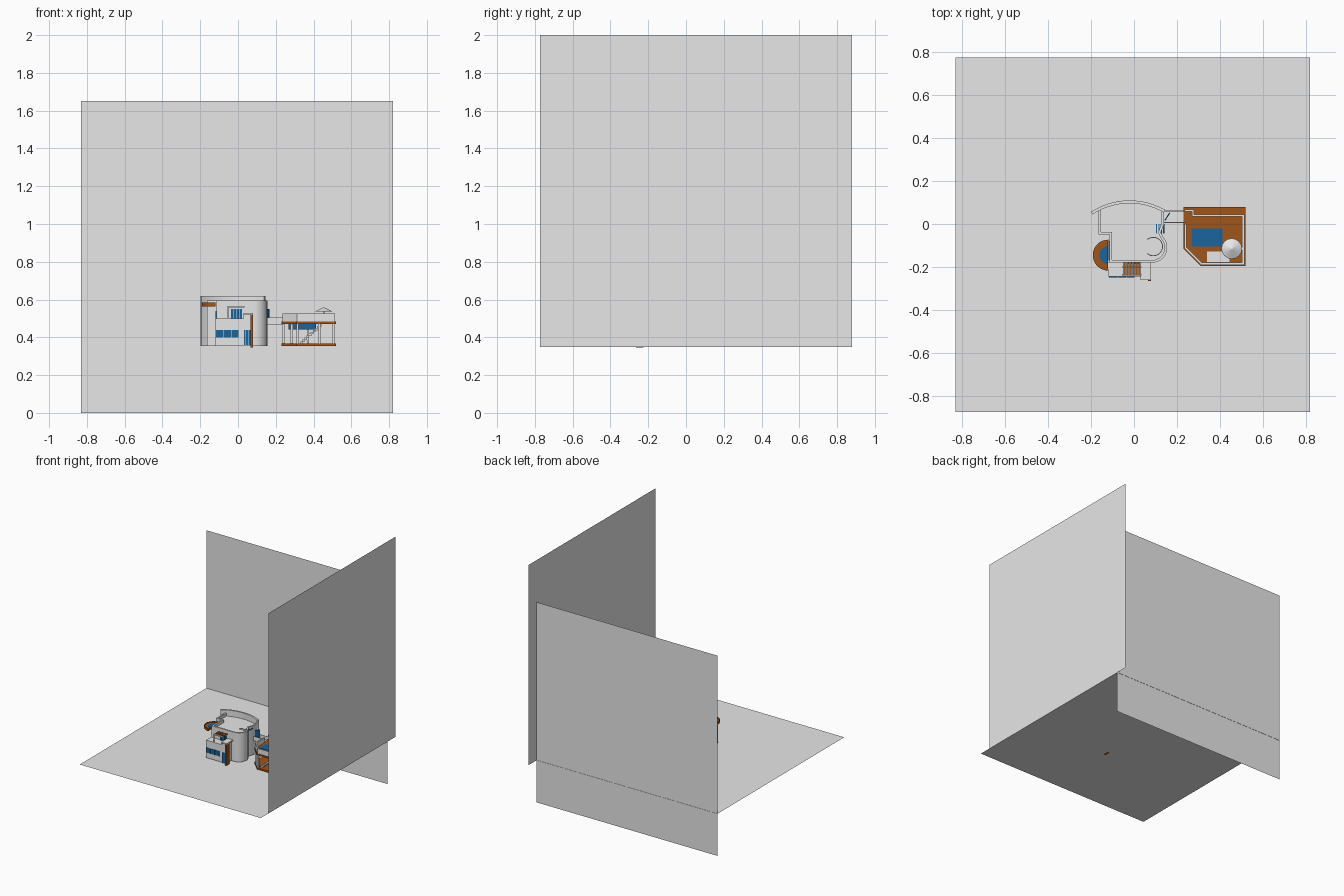
import bpy, bmesh, math
from mathutils import Vector

cube = bpy.data.objects.get("Cube")
if cube:
    bpy.data.objects.remove(cube, do_unlink=True)


def material(name, rgb):
    m = bpy.data.materials.new(name)
    m.use_nodes = True
    m.diffuse_color = (*rgb, 1)
    m.node_tree.nodes["Principled BSDF"].inputs["Base Color"].default_value = (*rgb, 1)
    return m


WHITE = material("plaster_white", (0.8, 0.8, 0.8))
WOOD = material("brown_wood", (0.35, 0.09, 0.01))
BLUE = material("blue_glass", (0.01, 0.13, 0.34))
CANVAS = material("pale_canvas", (0.9, 0.9, 0.9))


def finish(name, bm, mat, smooth=False):
    bmesh.ops.recalc_face_normals(bm, faces=bm.faces)
    me = bpy.data.meshes.new(name)
    bm.to_mesh(me)
    bm.free()
    me.materials.append(mat)
    ob = bpy.data.objects.new(name, me)
    bpy.context.collection.objects.link(ob)
    if smooth:
        bpy.context.view_layer.objects.active = ob
        ob.select_set(True)
        bpy.ops.object.shade_smooth_by_angle()
        ob.select_set(False)
    return ob


def prism(name, pts, z0, z1, mat, smooth=False):
    """Vertical extrusion of a plan outline."""
    bm = bmesh.new()
    face = bm.faces.new([bm.verts.new((x, y, z0)) for x, y in pts])
    new = bmesh.ops.extrude_face_region(bm, geom=[face])["geom"]
    bmesh.ops.translate(bm, vec=(0, 0, z1 - z0),
                        verts=[v for v in new if isinstance(v, bmesh.types.BMVert)])
    return finish(name, bm, mat, smooth)


def box(name, x0, x1, y0, y1, z0, z1, mat):
    return prism(name, [(x0, y0), (x1, y0), (x1, y1), (x0, y1)], z0, z1, mat)


def wall(name, path, t, z0, z1, mat, closed=False, smooth=False):
    """Wall following a plan path, thickened to the left of its direction."""
    p = [Vector(q) for q in path]
    n = len(p)
    bm = bmesh.new()
    rows = []
    for i in range(n):
        a = p[i] - p[i - 1] if closed or i > 0 else p[1] - p[0]
        b = p[(i + 1) % n] - p[i] if closed or i < n - 1 else a
        na, nb = (Vector((-d.y, d.x)).normalized() for d in (a, b))
        q = p[i] + (na + nb) * t / max(1 + na.dot(nb), 0.3)
        rows.append([bm.verts.new((c.x, c.y, z))
                     for c, z in ((p[i], z0), (q, z0), (q, z1), (p[i], z1))])
    for i in range(n if closed else n - 1):
        r, s = rows[i], rows[(i + 1) % n]
        for k in range(4):
            j = (k + 1) % 4
            bm.faces.new((r[k], r[j], s[j], s[k]))
    if not closed:
        bm.faces.new(rows[0])
        bm.faces.new(rows[-1])
    return finish(name, bm, mat, smooth)


def arc(cx, cy, r, a0, a1, n):
    return [(cx + r * math.cos(math.radians(a0 + (a1 - a0) * i / n)),
             cy + r * math.sin(math.radians(a0 + (a1 - a0) * i / n))) for i in range(n + 1)]


# Three large backdrop sheets
def sheet(name, loc, rot):
    bpy.ops.mesh.primitive_plane_add(size=1.652, location=loc, rotation=rot)
    ob = bpy.context.object
    ob.name = name
    ob.data.materials.append(WHITE)


Q = math.pi / 2
GROUND = 0.355
sheet("ground_sheet", (-0.005, -0.05, 0.349), (0, 0, 0))
sheet("back_sheet", (-0.005, 0.774, 0.826), (Q, 0, 0))
sheet("side_sheet", (0.821, 0.052, 1.174), (0, Q, 0))

# House body with a rounded bay and a parapet
back = arc(-0.02, -0.22, 0.33, 61, 116, 16)
plan = [(-0.165, -0.05), (-0.115, -0.05), (-0.115, -0.18)]
plan += arc(0.085, -0.11, 0.07, -90, 40, 14)
plan += [(0.125, -0.04), (0.14, 0)] + back
prism("house_body", plan, GROUND, 0.57, WHITE, True)
wall("roof_parapet", plan, 0.012, 0.57, 0.595, WHITE, True, True)
wall("curved_back_wall", arc(-0.02, -0.22, 0.33, 60, 123, 24), 0.014, GROUND, 0.62, WHITE, smooth=True)
wall("bay_roof_ring", arc(0.09, -0.105, 0.045, -130, 130, 20), 0.004, 0.57, 0.58, WHITE)

# Front block with its row of windows
box("front_block", -0.12, 0.03, -0.245, -0.18, GROUND, 0.50, WHITE)
for i in range(3):
    x = -0.117 + i * 0.041
    box("front_window", x, x + 0.038, -0.249, -0.244, 0.40, 0.44, BLUE)
for i in range(4):
    x = -0.036 + i * 0.015
    box("upper_window", x, x + 0.012, -0.185, -0.179, 0.49, 0.55, BLUE)

# Pergola over the upper window
for y in (-0.24, -0.203):
    box("pergola_rail", -0.055, 0.035, y, y + 0.006, 0.557, 0.567, WHITE)
for i in range(6):
    x = -0.048 + i * 0.014
    box("pergola_slat", x, x + 0.008, -0.238, -0.18, 0.56, 0.567, WOOD)
box("pergola_post", -0.055, -0.049, -0.24, -0.234, 0.50, 0.557, WHITE)

# Entrance porch, glazed front and wooden fin
box("porch", 0.03, 0.065, -0.25, -0.17, GROUND, 0.52, WHITE)
box("porch_roof", 0.03, 0.08, -0.262, -0.17, 0.52, 0.53, WHITE)
for x in (0.031, 0.043, 0.055):
    box("porch_glass", x, x + 0.01, -0.254, -0.249, 0.36, 0.44, BLUE)
box("wooden_fin", 0.066, 0.08, -0.265, -0.225, 0.345, 0.52, WOOD)

# Half-round side balcony and the glazing behind it
prism("balcony", arc(-0.12, -0.145, 0.072, 90, 270, 16), 0.563, 0.578, WOOD)
wall("balcony_rim", arc(-0.12, -0.145, 0.072, 90, 270, 16), 0.006, 0.578, 0.584, WOOD)
prism("balcony_glass", arc(-0.12, -0.145, 0.042, 90, 270, 12), 0.578, 0.581, BLUE)
box("side_window", -0.119, -0.114, -0.17, -0.08, 0.40, 0.54, BLUE)

# Glazing on the right side of the house
for i in range(4):
    x = 0.102 + i * 0.011
    box("stair_window", x, x + 0.006, -0.045, 0, 0.571, 0.576, BLUE)

# Bridge to the terrace, with an open door
box("bridge_floor", 0.135, 0.24, 0.005, 0.062, 0.468, 0.478, WHITE)
for y in (0.005, 0.058):
    box("bridge_side", 0.135, 0.24, y, y + 0.004, 0.478, 0.505, WHITE)
prism("open_door", [(0.142, 0.018), (0.146, 0.015), (0.168, 0.05), (0.164, 0.053)],
      0.478, 0.55, BLUE)

# Terrace: ground slab, deck, parapet
deck = [(0.23, 0.08), (0.23, -0.115), (0.31, -0.195), (0.52, -0.195), (0.52, 0.08)]
prism("terrace_base", deck, GROUND, 0.367, WOOD)
prism("terrace_deck", deck, 0.470, 0.483, WOOD)
rail = [(0.235, 0), (0.235, -0.113), (0.312, -0.19), (0.514, -0.19), (0.514, 0.045),
        (0.28, 0.045), (0.28, 0.068), (0.235, 0.068)]
wall("terrace_parapet", rail, 0.010, 0.483, 0.525, WHITE)

# Terrace columns
for x, y in ((0.24, -0.105), (0.285, -0.155), (0.315, -0.185), (0.43, -0.185),
             (0.505, -0.185), (0.24, 0.065), (0.37, 0.065), (0.505, 0.065)):
    box("terrace_column", x - 0.006, x + 0.006, y - 0.006, y + 0.006, 0.367, 0.470, WHITE)

# Pool hanging through the deck
box("pool", 0.268, 0.412, -0.105, -0.022, 0.442, 0.486, BLUE)

# Stair rising below the deck and its hatch
for i in range(10):
    x, z = 0.33 + i * 0.011, 0.367 + i * 0.01
    box("stair_step", x, x + 0.014, -0.175, -0.13, z, z + 0.012, WHITE)
box("stair_hatch", 0.34, 0.445, -0.176, -0.128, 0.483, 0.487, WHITE)

# Parasol
for name, r0, r1, z, h, n in (("parasol_canopy", 0.048, 0.004, 0.547, 0.022, 16),
                              ("parasol_pole", 0.003, 0.003, 0.515, 0.065, 8)):
    bpy.ops.mesh.primitive_cone_add(vertices=n, radius1=r0, radius2=r1, depth=h,
                                    location=(0.455, -0.115, z))
    bpy.context.object.name = name
    bpy.context.object.data.materials.append(CANVAS)
